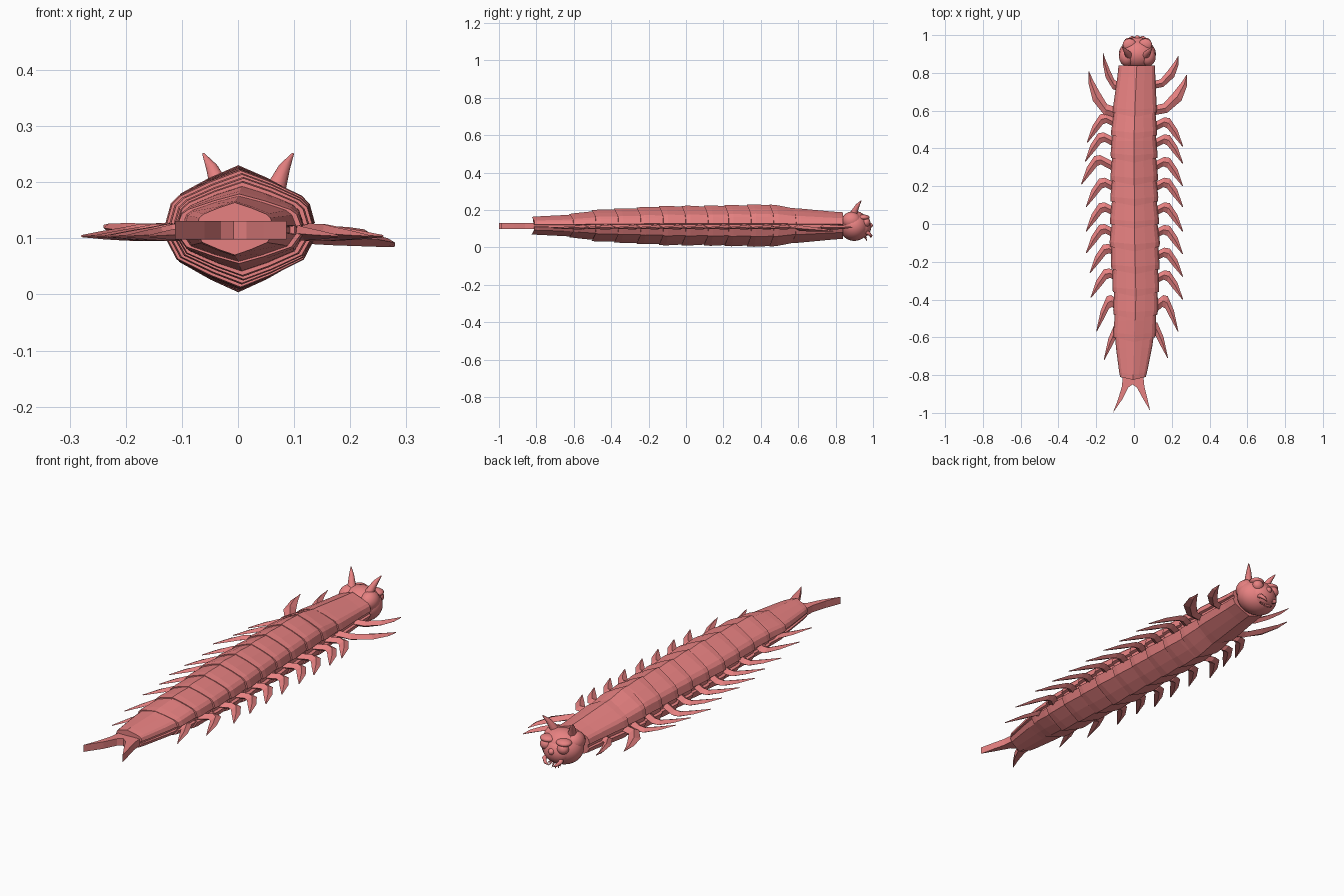
import bpy, bmesh, math
from mathutils import Vector

if "Cube" in bpy.data.objects:
    bpy.data.objects.remove(bpy.data.objects["Cube"])

ZC = 0.117


def make_object(name, verts, faces):
    me = bpy.data.meshes.new(name)
    bm = bmesh.new()
    vs = [bm.verts.new(v) for v in verts]
    for f in faces:
        bm.faces.new([vs[i] for i in f])
    bmesh.ops.recalc_face_normals(bm, faces=bm.faces)
    bm.to_mesh(me)
    bm.free()
    ob = bpy.data.objects.new(name, me)
    bpy.context.collection.objects.link(ob)
    return ob


def loft(name, rings):
    n = len(rings[0])
    verts = [p for r in rings for p in r]
    faces = [(k * n + i, k * n + (i + 1) % n, (k + 1) * n + (i + 1) % n, (k + 1) * n + i)
             for k in range(len(rings) - 1) for i in range(n)]
    faces += [tuple(range(n)), tuple(range(len(verts) - n, len(verts)))]
    return make_object(name, verts, faces)


# body size along y: (y, half width, half height, centre x)
SIZE = [(0.84, 0.100, 0.073, 0.015), (0.60, 0.116, 0.092, 0.004), (0.46, 0.122, 0.114, 0.0),
        (0.10, 0.126, 0.106, 0.002), (-0.10, 0.132, 0.105, 0.004), (-0.36, 0.122, 0.090, 0.010),
        (-0.48, 0.116, 0.083, 0.008), (-0.60, 0.110, 0.062, 0.002), (-0.82, 0.066, 0.046, -0.006)]


def size(y):
    y = max(min(y, SIZE[0][0]), SIZE[-1][0])
    for a, b in zip(SIZE, SIZE[1:]):
        if y >= b[0]:
            t = (a[0] - y) / (a[0] - b[0])
            return [a[i] + (b[i] - a[i]) * t for i in (1, 2, 3)]


# half cross-section: peaked back, steep flanks, groove for the legs, keeled belly
HALF = [(0, 1), (0.42, 0.80), (0.82, 0.56), (0.93, 0.42), (1, 0.10), (0.90, 0.06),
        (0.90, -0.12), (1, -0.16), (0.85, -0.52), (0.40, -0.80), (0, -1)]
SECTION = HALF + [(-x, z) for x, z in HALF[-2:0:-1]]


def ring(y, scale, sweep):
    w, h, cx = size(y)
    return [(cx + x * w * scale, y - sweep * (1 - abs(x)), ZC + z * h * scale)
            for x, z in SECTION]


# overlapping body plates
EDGES = [0.84, 0.59, 0.47, 0.35, 0.23, 0.12, 0.0, -0.12, -0.24, -0.36, -0.48, -0.60, -0.81]
for i, (a, b) in enumerate(zip(EDGES, EDGES[1:])):
    last = i == len(EDGES) - 2
    rings = [ring(a + 0.02 * (i > 0), 0.93 if i else 0.97, 0.0),
             ring(a - 0.25 * (a - b), 0.965, 0.0),
             ring(b + 0.025, 1.01, 0.012),
             ring(b, 1.0, 0.015 if last else 0.025)]
    loft("body_plate_%02d" % (i + 1), rings)


def blade(name, edge_a, edge_b, thick, z0, z1):
    rings = []
    n = len(edge_a) - 1
    for i, (a, b, t) in enumerate(zip(edge_a, edge_b, thick)):
        z = z0 + (z1 - z0) * i / n
        mx, my = (a[0] + b[0]) / 2, (a[1] + b[1]) / 2
        rings.append([(a[0], a[1], z), (mx, my, z + t), (b[0], b[1], z), (mx, my, z - t)])
    return loft(name, rings)


# walking legs swept to the rear: tip x and y per side
LEG_A = [(-0.17, 0.12), (-0.10, 0.155), (-0.07, 0.15), (-0.03, 0.09), (0, 0.002)]
LEG_B = [(-0.17, 0.07), (-0.105, 0.105), (-0.085, 0.098), (-0.055, 0.06), (-0.004, 0)]
THICK = [0.016, 0.015, 0.012, 0.008, 0.002]
RIGHT = [(0.26, 0.41), (0.26, 0.32), (0.26, 0.20), (0.26, 0.09), (0.26, -0.04),
         (0.26, -0.16), (0.26, -0.28), (0.26, -0.40), (0.235, -0.57), (0.18, -0.71)]
LEFT = [(0.25, 0.43), (0.26, 0.33), (0.28, 0.21), (0.255, 0.09), (0.255, -0.04),
        (0.255, -0.155), (0.235, -0.26), (0.23, -0.39), (0.20, -0.57), (0.16, -0.72)]
for side, s, tips in (("right", 1, RIGHT), ("left", -1, LEFT)):
    for i, (tx, ty) in enumerate(tips):
        k = 1.25 if i >= 8 else 1.0
        a = [(s * (tx + x * (0.8 if i >= 8 else 1)), ty + y * k) for x, y in LEG_A]
        b = [(s * (tx + x * (0.8 if i >= 8 else 1)), ty + y * k) for x, y in LEG_B]
        blade("%s_leg_%02d" % (side, i + 1), a, b, THICK, 0.112, 0.104)

# two pairs of forward-reaching front legs: base and tip per leg
FRONT = [("right", (0.09, 0.735), (0.235, 0.89), 0.108), ("right", (0.09, 0.60), (0.28, 0.79), 0.087),
         ("left", (-0.07, 0.725), (-0.165, 0.91), 0.122), ("left", (-0.09, 0.59), (-0.24, 0.81), 0.122)]
for i, (side, base, tip, z) in enumerate(FRONT):
    s = 1 if side == "right" else -1
    bx, by = base
    dx, dy = tip[0] - bx, tip[1] - by

    def at(u, v):
        return (bx + dx * u, by + dy * v)
    a = [at(0, 0.12), at(0.35, 0.20), at(0.62, 0.50), at(0.86, 0.80), at(0.99, 1.0)]
    b = [at(0, -0.14), at(0.45, -0.06), at(0.85, 0.28), at(1.0, 0.68), at(1.0, 0.98)]
    blade("%s_front_leg_%d" % (side, i % 2 + 1), a, b, THICK, 0.108, z)

# flat forked tail
tail = [(-0.058, -0.79), (-0.064, -0.86), (-0.085, -0.93), (-0.112, -1.0), (-0.06, -0.925),
        (-0.03, -0.865), (-0.008, -0.85), (0.015, -0.865), (0.045, -0.92), (0.086, -0.99),
        (0.07, -0.92), (0.055, -0.86), (0.048, -0.79)]
loft("forked_tail", [[(x, y, z) for x, y in tail] for z in (0.098, 0.131)])


def ball(name, loc, scale, seg=24):
    bpy.ops.mesh.primitive_uv_sphere_add(segments=seg, ring_count=seg // 2, location=loc)
    ob = bpy.context.object
    ob.name = name
    ob.scale = scale
    bpy.ops.object.shade_smooth()
    return ob


def spike(name, pts, radii, sides=10):
    pts = [Vector(p) for p in pts]
    rings = []
    for i, (p, r) in enumerate(zip(pts, radii)):
        d = (pts[min(i + 1, len(pts) - 1)] - pts[max(i - 1, 0)]).normalized()
        u = d.cross(Vector((0.3, 1, 0.2))).normalized()
        v = d.cross(u)
        rings.append([p + r * (math.cos(t) * u + math.sin(t) * v)
                      for t in (2 * math.pi * k / sides for k in range(sides))])
    ob = loft(name, rings)
    for f in ob.data.polygons:
        f.use_smooth = len(f.vertices) == 4
    return ob


# head
HX = 0.018
ball("head", (HX, 0.90, 0.115), (0.098, 0.080, 0.080), 32)
ball("snout", (HX, 0.935, 0.108), (0.070, 0.055, 0.058))
for side, s in (("right", 1), ("left", -1)):
    ball(side + "_cheek", (HX + s * 0.055, 0.885, 0.145), (0.042, 0.050, 0.045))
    ball(side + "_eye", (HX + s * 0.045, 0.962, 0.135), (0.027, 0.024, 0.025), 16)
    ball(side + "_brow", (HX + s * 0.042, 0.950, 0.160), (0.036, 0.032, 0.016), 16)
    # horns
    spike(side + "_horn",
          [(HX + s * 0.042, 0.89, 0.165), (HX + s * 0.052, 0.902, 0.195),
           (HX + s * 0.064, 0.918, 0.225), (HX + s * 0.080, 0.937, 0.251)],
          [0.024, 0.017, 0.011, 0.002])
    # mouth pincers
    spike(side + "_pincer",
          [(HX + s * 0.035, 0.955, 0.085), (HX + s * 0.042, 0.978, 0.075),
           (HX + s * 0.028, 0.990, 0.062), (HX + s * 0.010, 0.988, 0.052)],
          [0.013, 0.010, 0.007, 0.001])
ball("nose", (HX, 0.978, 0.118), (0.016, 0.021, 0.016), 16)

# small mouth feelers
for i in range(6):
    t = math.pi * (i + 0.5) / 6
    c = math.cos(t)
    spike("mouth_feeler_%d" % (i + 1),
          [(HX + 0.012 * c, 0.935, 0.072), (HX + 0.025 * c, 0.955, 0.056),
           (HX + 0.036 * c, 0.968, 0.056 - 0.022 * math.sin(t))],
          [0.006, 0.005, 0.001], 6)

# body colour
mat = bpy.data.materials.new("shell_red")
mat.diffuse_color = (0.80, 0.22, 0.22, 1)
mat.use_nodes = True
mat.node_tree.nodes["Principled BSDF"].inputs["Base Color"].default_value = mat.diffuse_color
for ob in bpy.data.objects:
    ob.data.materials.append(mat)
